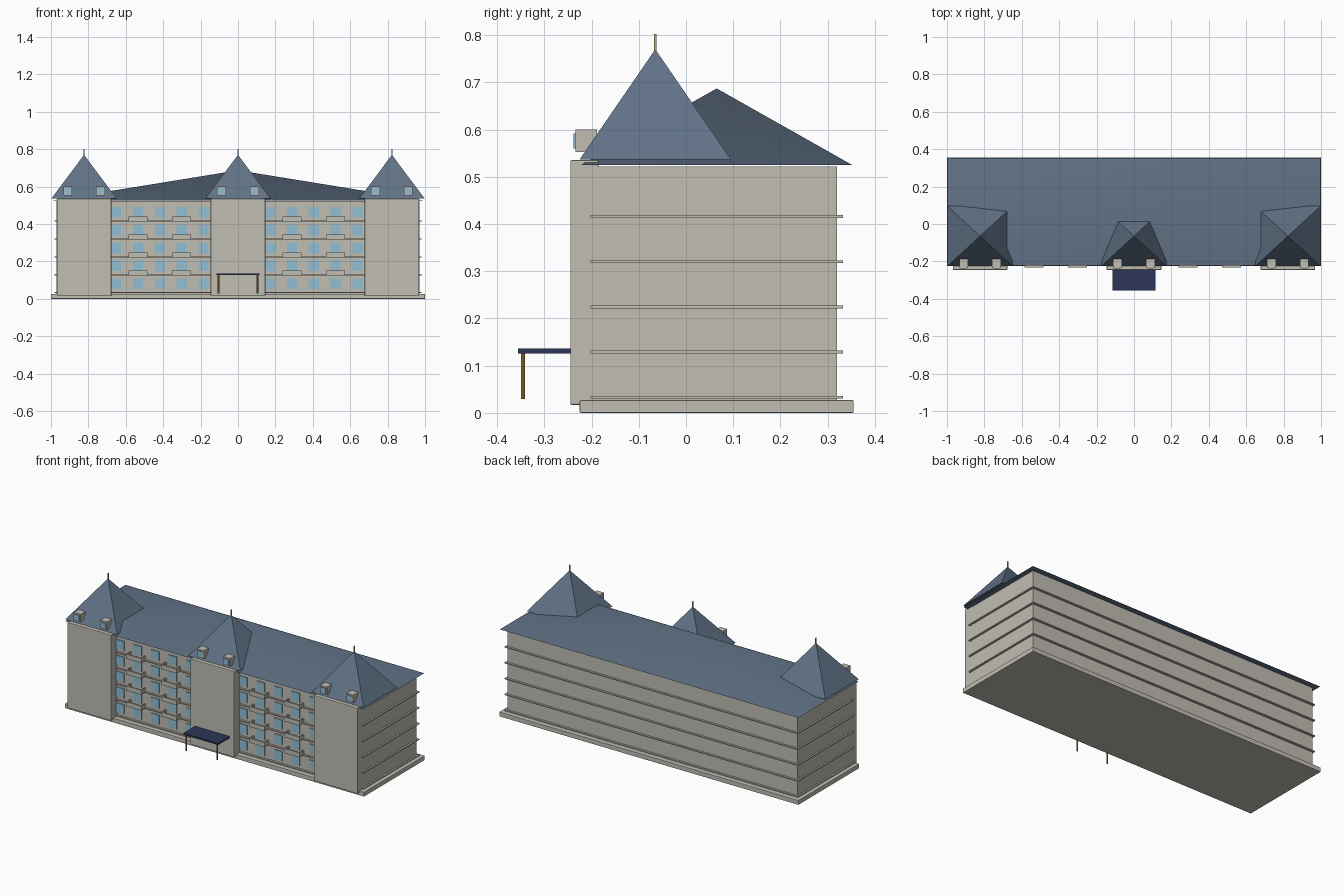
import bpy

cube = bpy.data.objects.get("Cube")
if cube:
    bpy.data.objects.remove(cube)


def material(name, rgb):
    m = bpy.data.materials.new(name)
    m.use_nodes = True
    m.diffuse_color = (*rgb, 1)
    m.node_tree.nodes["Principled BSDF"].inputs["Base Color"].default_value = (*rgb, 1)
    return m


STONE = material("warm grey stone", (0.53, 0.51, 0.45))
SLATE = material("blue slate", (0.12, 0.17, 0.24))
GLASS = material("pale blue glass", (0.28, 0.52, 0.66))
NAVY = material("dark navy", (0.025, 0.037, 0.10))
BRASS = material("brass", (0.30, 0.19, 0.04))
FINIAL = material("pale brass", (0.45, 0.40, 0.22))


def mesh(name, verts, faces, mat):
    me = bpy.data.meshes.new(name)
    me.from_pydata(verts, [], faces)
    me.materials.append(mat)
    ob = bpy.data.objects.new(name, me)
    bpy.context.collection.objects.link(ob)
    return ob


def box(name, xs, ys, zs, mat, bevel=0):
    """Axis-aligned box from its (low, high) extents."""
    verts = [(x, y, z) for x in xs for y in ys for z in zs]
    faces = [(0, 1, 3, 2), (4, 6, 7, 5), (0, 4, 5, 1),
             (2, 3, 7, 6), (0, 2, 6, 4), (1, 5, 7, 3)]
    ob = mesh(name, verts, faces, mat)
    if bevel:
        mod = ob.modifiers.new("soft edges", "BEVEL")
        mod.width = bevel
        mod.segments = 2
    return ob


def pyramid(name, xs, ys, z, apex, mat, smooth=False):
    """Four-sided roof with a separate flat soffit."""
    ring = [(xs[0], ys[0], z), (xs[1], ys[0], z), (xs[1], ys[1], z), (xs[0], ys[1], z)]
    sides = [(i, (i + 1) % 4, 4) for i in range(4)]
    ob = mesh(name, ring + [apex] + ring, sides + [(8, 7, 6, 5)], mat)
    for p in ob.data.polygons:
        p.use_smooth = smooth and len(p.vertices) == 3
    return ob


def around(c, half):
    return (c - half, c + half)


DEPTH_MID = 0.065
LEDGES = [0.033 + 0.0957 * i for i in range(5)]

# Main block
box("foundation", (-1, 1), around(DEPTH_MID, 0.29), (0, 0.027), STONE, 0.002)
box("main_walls", around(0, 0.97), around(DEPTH_MID, 0.255), (0.02, 0.522), STONE)
for i, z in enumerate(LEDGES):
    box(f"floor_ledge_{i + 1}", around(0, 0.98), around(DEPTH_MID, 0.267),
        around(z, 0.003), STONE)
pyramid("main_roof", around(0, 0.998), around(DEPTH_MID, 0.287), 0.525,
        (0, DEPTH_MID, 0.687), SLATE, smooth=True)

# Three projecting towers with spired roofs and dormers
for side, x in (("right", -0.823), ("centre", 0), ("left", 0.823)):
    box(f"{side}_tower", around(x, 0.146), (-0.245, -0.185), (0.017, 0.535), STONE, 0.003)
    pyramid(f"{side}_tower_roof", around(x, 0.174), around(-0.065, 0.16), 0.537,
            (x, -0.065, 0.77), SLATE)
    box(f"{side}_finial", around(x, 0.003), around(-0.065, 0.003), (0.76, 0.802), FINIAL)
    for n, dx in enumerate((-0.088, 0.088)):
        box(f"{side}_dormer_{n + 1}", around(x + dx, 0.023), (-0.234, -0.188),
            (0.553, 0.6), STONE)
        box(f"{side}_dormer_glass_{n + 1}", around(x + dx, 0.016), (-0.238, -0.232),
            (0.56, 0.592), GLASS)

# Windows and balconies of the two recessed bays
for side, bay_x in (("right", -0.418), ("left", 0.405)):
    for row, ledge in enumerate(LEDGES):
        for col in range(5):
            x = bay_x + (col - 2) * 0.117
            box(f"{side}_window_{row + 1}_{col + 1}", around(x, 0.027), (-0.196, -0.189),
                around(ledge + 0.047, 0.028), GLASS)
            if row and col % 2:
                box(f"{side}_balcony_{row}_{col}", around(x, 0.051), (-0.232, -0.222),
                    (ledge - 0.003, ledge + 0.024), STONE)
                box(f"{side}_balcony_floor_{row}_{col}", around(x, 0.051), (-0.224, -0.19),
                    around(ledge, 0.003), STONE)
                for end in (-1, 1):
                    box(f"{side}_balcony_end_{row}_{col}", around(x + end * 0.048, 0.003),
                        (-0.224, -0.19), (ledge, ledge + 0.024), STONE)

# Entrance canopy on two posts
box("entrance_canopy", around(0, 0.116), (-0.356, -0.243), (0.126, 0.136), NAVY)
for side, x in (("right", -0.104), ("left", 0.104)):
    bpy.ops.mesh.primitive_cylinder_add(vertices=12, radius=0.0045, depth=0.098,
                                        location=(x, -0.345, 0.078))
    post = bpy.context.object
    post.name = f"{side}_canopy_post"
    post.data.materials.append(BRASS)
    bpy.ops.object.shade_smooth_by_angle()
